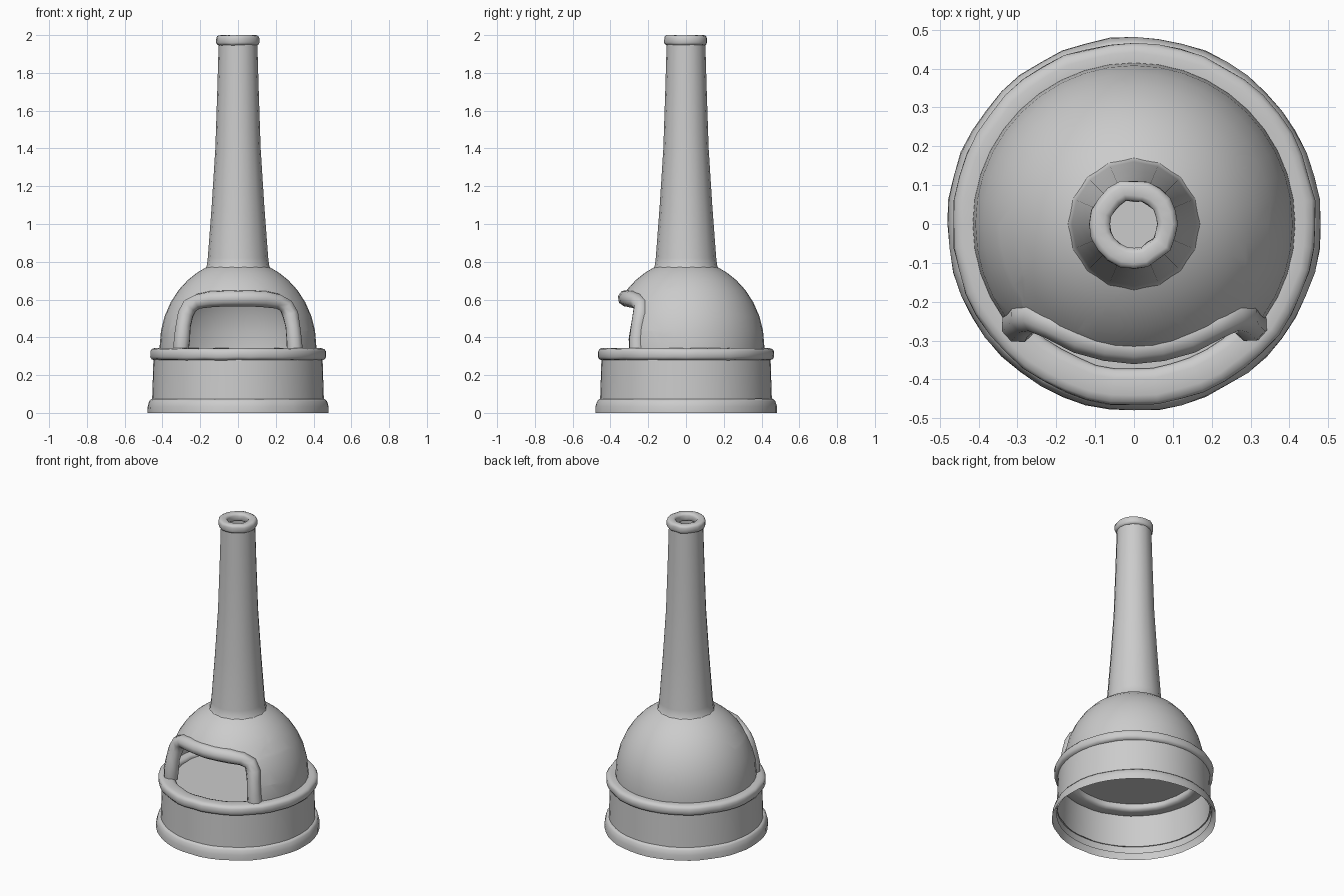
import bpy, bmesh, math, random
from mathutils import Vector

if "Cube" in bpy.data.objects:
    bpy.data.objects.remove(bpy.data.objects["Cube"])

random.seed(4)


def finish(name, bm, angle=40):
    mesh = bpy.data.meshes.new(name)
    bm.normal_update()
    bm.to_mesh(mesh)
    bm.free()
    ob = bpy.data.objects.new(name, mesh)
    bpy.context.collection.objects.link(ob)
    bpy.ops.object.select_all(action='DESELECT')
    bpy.context.view_layer.objects.active = ob
    ob.select_set(True)
    bpy.ops.object.shade_smooth_by_angle(angle=math.radians(angle))
    return ob


def lathe(profile, sides, closed=False, wobble=0.0):
    """Spin (radius, z) points; wobble makes the hand-rolled clay unevenness."""
    bm = bmesh.new()
    rings = []
    for i in range(sides):
        a = 2 * math.pi * i / sides
        ring = []
        dr, dz = random.uniform(-wobble, wobble), random.uniform(-wobble, 0)
        for r, z in profile:
            k = r + dr + random.uniform(-wobble, wobble) * 0.5
            ring.append(bm.verts.new((k * math.cos(a), k * math.sin(a), z + dz if z > 0 else 0)))
        rings.append(ring)
    n = len(profile)
    for i in range(sides):
        a, b = rings[i], rings[(i + 1) % sides]
        for j in range(n if closed else n - 1):
            k = (j + 1) % n
            bm.faces.new((a[j], b[j], b[k], a[k]))
    return bm


def oval(r, z, half_w, half_h, n=12):
    """Squared oval section for the clay rings."""
    pts = []
    for i in range(n):
        a = 2 * math.pi * (i + 0.5) / n
        c, s = math.cos(a), math.sin(a)
        pts.append((r + half_w * math.copysign(abs(c) ** 0.6, c),
                    z + half_h * math.copysign(abs(s) ** 0.6, s)))
    return pts


def dome_radius(z):
    return 0.415 * math.sqrt(max(0, 1 - ((z - 0.35) / 0.46) ** 2)) if z > 0.35 else 0.415


# Base wall, foot ring open underneath, wide rolled rim and hearth floor
finish("base_wall", lathe([(0.456, 0.03), (0.453, 0.12), (0.447, 0.315)], 48))
finish("foot_ring", lathe([(0.481, 0), (0.480, 0.035), (0.472, 0.062), (0.461, 0.075),
                           (0.446, 0.073)], 48, wobble=0.002), 60)
finish("base_rim", lathe(oval(0.420, 0.312, 0.048, 0.033), 48, True, 0.003), 60)
floor = bmesh.new()
bmesh.ops.create_circle(floor, cap_ends=True, segments=48, radius=0.43)
bmesh.ops.translate(floor, verts=floor.verts, vec=(0, 0, 0.318))
finish("hearth_floor", floor)

# Dome with an arched mouth cut out of its front
zs = [0.33, 0.35] + [0.35 + 0.425 * math.sin(i * math.pi / 16) for i in range(1, 9)]
dome = lathe([(dome_radius(z), z) for z in zs], 40)
planes = [((0, 0, 0.60), (0, 0, 1))]
for s in (-1, 1):
    planes += [((s * 0.288, 0, 0.4), (s, 0, 0)),
               ((s * 0.24, 0, 0.56), (s * 0.7, 0, 0.7))]
for co, no in planes:
    front = [f for f in dome.faces if f.calc_center_median().y < 0]
    geom = set(front)
    for f in front:
        geom.update(f.edges)
        geom.update(f.verts)
    bmesh.ops.bisect_plane(dome, geom=list(geom), plane_co=co, plane_no=no, dist=1e-5)


def in_mouth(f):
    c = f.calc_center_median()
    return c.y < 0 and all((c - Vector(co)).dot(Vector(no)) < 0 for co, no in planes)


bmesh.ops.delete(dome, geom=[f for f in dome.faces if in_mouth(f)], context='FACES')
finish("dome", dome, 50)

# Tapered chimney with a small flare at its foot, and its lip
finish("chimney", lathe([(0.174, 0.764), (0.166, 0.776), (0.160, 0.82), (0.139, 1.10),
                         (0.120, 1.40), (0.110, 1.70), (0.102, 1.97)], 16))
finish("chimney_lip", lathe(oval(0.087, 1.974, 0.027, 0.027), 20, True, 0.003), 60)

# Rolled clay frame around the mouth, following the dome
half = [(0.301, 0.33), (0.297, 0.39), (0.290, 0.46), (0.278, 0.52), (0.254, 0.567),
        (0.21, 0.591), (0.14, 0.603), (0.07, 0.606)]
path = [(-x, z) for x, z in half] + [(0, 0.607)] + half[::-1]
curve = bpy.data.curves.new("mouth_frame", 'CURVE')
curve.dimensions = '3D'
curve.bevel_depth = 0.043
curve.bevel_resolution = 2
curve.use_fill_caps = True
spline = curve.splines.new('POLY')
spline.points.add(len(path) - 1)
for p, (x, z) in zip(spline.points, path):
    y = -math.sqrt(dome_radius(z) ** 2 - x * x) + 0.027
    p.co = (x, y, z, 1)
    p.radius = random.uniform(0.94, 1.08)
spline.use_smooth = True
bpy.context.collection.objects.link(bpy.data.objects.new("mouth_frame", curve))
